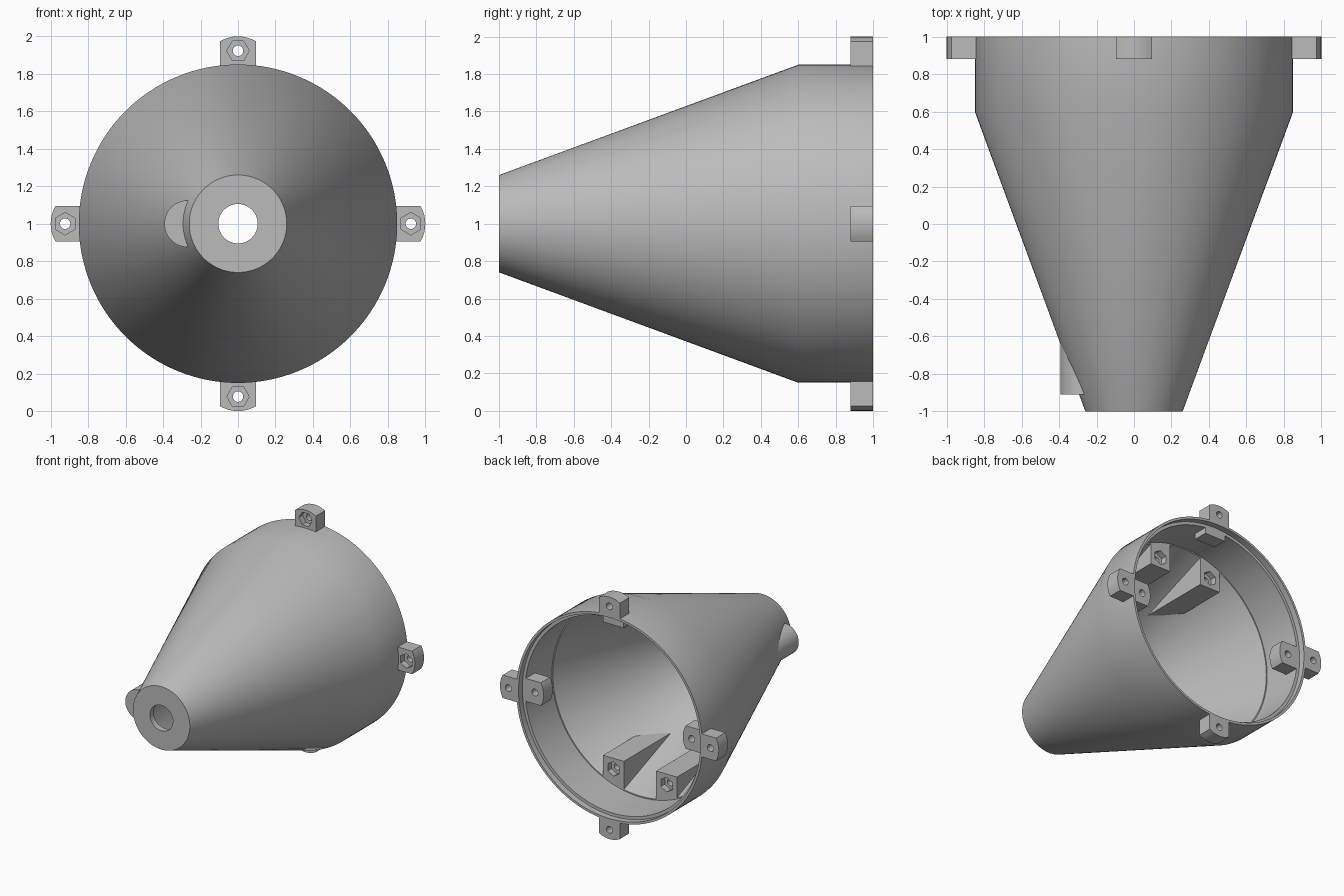
import bpy, bmesh
from math import cos, sin, pi, radians, sqrt
from mathutils import Vector

cube = bpy.data.objects.get("Cube")
if cube:
    bpy.data.objects.remove(cube, do_unlink=True)

grey = bpy.data.materials.new("plain_grey")
grey.use_nodes = True
colour = (0.5, 0.5, 0.5, 1)
grey.diffuse_color = colour
grey.node_tree.nodes["Principled BSDF"].inputs["Base Color"].default_value = colour

AXIS_Z = 1.0      # height of the cone's axis
HALF = 0.095      # half width of the screw tabs


def to_object(name, bm):
    bmesh.ops.remove_doubles(bm, verts=bm.verts[:], dist=1e-5)
    bmesh.ops.recalc_face_normals(bm, faces=bm.faces[:])
    mesh = bpy.data.meshes.new(name)
    bm.to_mesh(mesh)
    bm.free()
    mesh.materials.append(grey)
    obj = bpy.data.objects.new(name, mesh)
    bpy.context.collection.objects.link(obj)
    return obj


def revolve(name, profile, closed=True, steps=128):
    """Turn (radius, y) points about the cone's axis."""
    bm = bmesh.new()
    verts = [bm.verts.new((r, y, AXIS_Z)) for r, y in profile]
    pairs = list(zip(verts, verts[1:]))
    if closed:
        pairs.append((verts[-1], verts[0]))
    edges = [bm.edges.new(p) for p in pairs]
    bmesh.ops.spin(bm, geom=verts + edges, cent=(0, 0, AXIS_Z), axis=(0, 1, 0),
                   angle=2 * pi, steps=steps, use_merge=True)
    return to_object(name, bm)


def prism(name, outline, y0, y1):
    """Extrude an (x, z) outline along y."""
    bm = bmesh.new()
    face = bm.faces.new([bm.verts.new((x, y0, z)) for x, z in outline])
    out = bmesh.ops.extrude_face_region(bm, geom=[face])["geom"]
    bmesh.ops.translate(bm, vec=Vector((0, y1 - y0, 0)),
                        verts=[v for v in out if isinstance(v, bmesh.types.BMVert)])
    return to_object(name, bm)


def ngon(cx, cz, r, n, turn=0.0):
    return [(cx + r * cos(turn + 2 * pi * i / n), cz + r * sin(turn + 2 * pi * i / n))
            for i in range(n)]


def boolean(obj, tool, operation, keep_tool=False):
    mod = obj.modifiers.new("cut", "BOOLEAN")
    mod.operation, mod.solver, mod.object = operation, "EXACT", tool
    bpy.context.view_layer.update()
    result = bpy.data.meshes.new_from_object(
        obj.evaluated_get(bpy.context.evaluated_depsgraph_get()))
    obj.modifiers.clear()
    obj.data = result
    if not keep_tool:
        bpy.data.objects.remove(tool, do_unlink=True)


def screw_tab(name, angle, base, tip, hole, y0, y1):
    """Round-ended tab with a through hole and a hexagonal nut pocket in front."""
    def place(u, v):
        return (u * cos(angle) - v * sin(angle), AXIS_Z + u * sin(angle) + v * cos(angle))
    way = 1 if tip > base else -1
    bulge = 2 * HALF
    outline = [place(base, HALF), place(base, -HALF)]
    for i in range(9):
        v = HALF * (i / 4 - 1)
        outline.append(place(tip - way * (bulge - sqrt(bulge ** 2 - v ** 2)), v))
    tab = prism(name, outline, y0, y1)
    cx, cz = place(hole, 0)
    boolean(tab, prism("hole_cutter", ngon(cx, cz, 0.028, 24), y0 - 0.1, y1 + 0.1), "DIFFERENCE")
    boolean(tab, prism("nut_cutter", ngon(cx, cz, 0.06, 6, angle + pi / 2),
                       y0 - 0.05, y0 + 0.05), "DIFFERENCE")
    return tab


# Hollow cone with a pierced nose, a cylindrical skirt and a stepped rim
outer = [(0.26, -1), (0.85, 0.6), (0.85, 1)]
inner = [(0.83, 1), (0.83, 0.95), (0.805, 0.95), (0.805, 0.6), (0.796, 0.6), (0.225, -0.95)]
shell = revolve("cone_shell", outer + inner + [(0.105, -0.95), (0.105, -1)])

# Helper solids for trimming parts to the shell
envelope = revolve("envelope_helper", [(0, -0.98), (0.25, -0.98), (0.835, 0.6), (0.835, 0.9), (0, 0.9)], False)
cavity = revolve("cavity_helper", [(0, -0.95), (0.23, -0.95), (0.8, 0.6), (0, 0.6)], False)

parts = [shell]

# Outer tabs round the rim
for name, angle in (("left", 0), ("top", pi / 2), ("right", pi), ("bottom", -pi / 2)):
    parts.append(screw_tab(name + "_outer_tab", angle, 0.835, 1.0, 0.923, 0.88, 1.0))

# Inner lugs on the two sides, and a short block under the top
for name, angle in (("left", 0), ("right", pi)):
    parts.append(screw_tab(name + "_inner_lug", angle, 0.82, 0.636, 0.716, 0.83, 0.95))
top = AXIS_Z + 0.82
parts.append(prism("top_inner_block", [(-HALF, top), (HALF, top), (HALF, top - 0.07),
                                       (-HALF, top - 0.07)], 0.83, 0.95))

# Four mounting posts running forward into the cone wall
for side, sx in (("left", 1), ("right", -1)):
    for level, sz in (("upper", 1), ("lower", -1)):
        cx, cz = sx * 0.243, AXIS_Z + sz * 0.638
        z_in, z_out = AXIS_Z + sz * 0.55, AXIS_Z + sz * 0.83
        x0, x1 = cx - HALF, cx + HALF
        post = prism(f"{level}_{side}_post", [(x0, z_in), (x1, z_in), (x1, z_out), (x0, z_out)],
                     -0.2, 0.6)
        boolean(post, envelope, "INTERSECT", True)
        boolean(post, prism("hole_cutter", ngon(cx, cz, 0.028, 24), 0.35, 0.7), "DIFFERENCE")
        boolean(post, prism("nut_cutter", ngon(cx, cz, 0.06, 6, pi / 2), 0.55, 0.7), "DIFFERENCE")
        parts.append(post)

# Half-sunk round boss beside the nose
boss = prism("side_boss", ngon(-0.268, AXIS_Z, 0.125, 48), -0.91, -0.6)
boolean(boss, cavity, "DIFFERENCE")
parts.append(boss)

bpy.data.objects.remove(envelope, do_unlink=True)

# Smooth the round surfaces, keep the edges crisp
bpy.ops.object.select_all(action="DESELECT")
for part in parts:
    part.select_set(True)
bpy.context.view_layer.objects.active = shell
bpy.ops.object.shade_smooth_by_angle(angle=radians(30))
